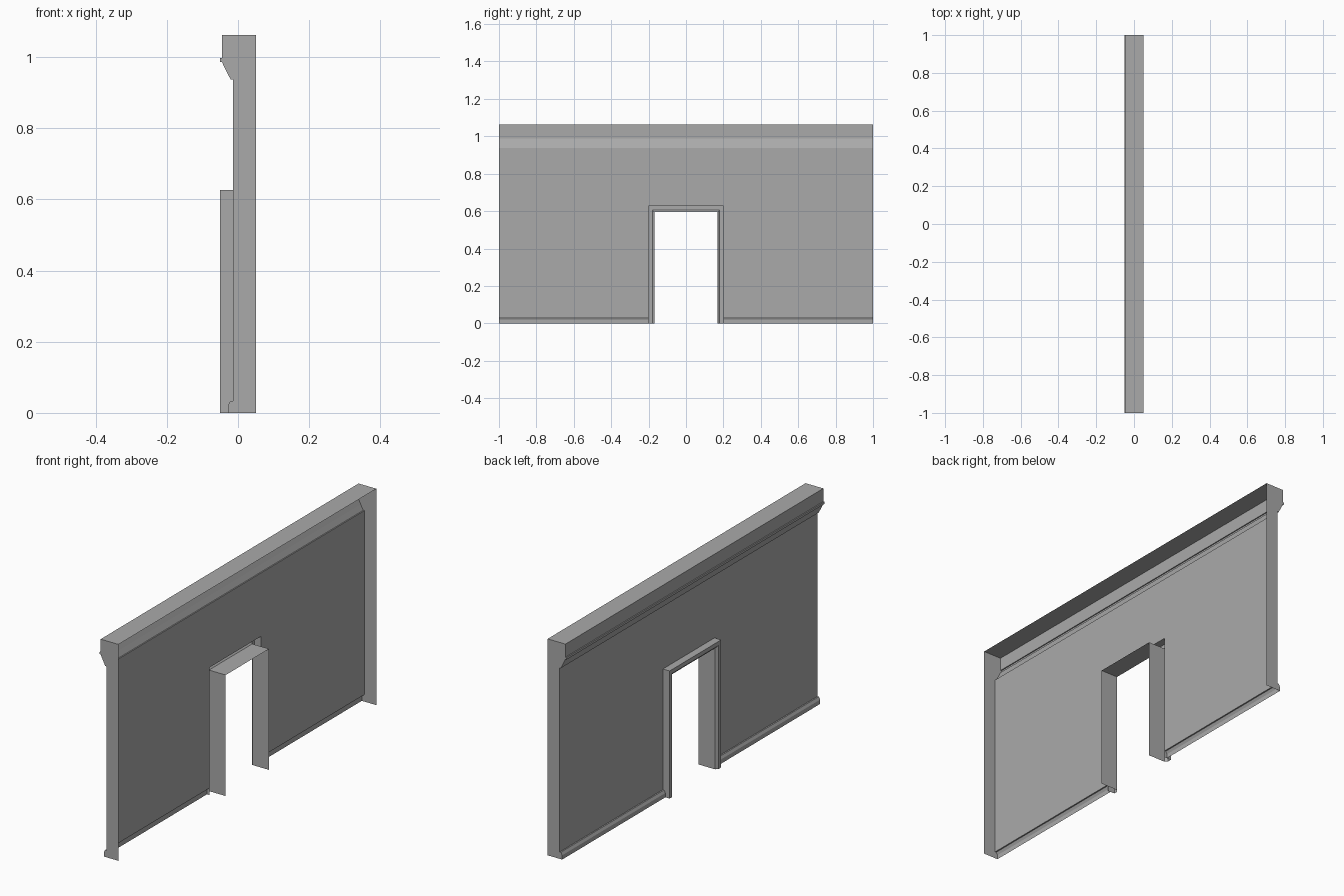
import bpy

if "Cube" in bpy.data.objects:
    bpy.data.objects.remove(bpy.data.objects["Cube"], do_unlink=True)

GREY = (0.4, 0.4, 0.4, 1.0)
plaster = bpy.data.materials.new("grey_plaster")
plaster.use_nodes = True
plaster.diffuse_color = GREY
plaster.node_tree.nodes["Principled BSDF"].inputs["Base Color"].default_value = GREY

WALL_X, BACK_X, FRONT_X = -0.0145, 0.051, -0.051
TOP, HALF = 1.062, 1.0
DOOR_W, DOOR_H = 0.2, 0.626

# Side profiles as (x, z), running upwards
baseboard = [(-0.028, 0), (-0.028, 0.021), (-0.021, 0.034), (WALL_X, 0.034)]
cornice = [(WALL_X, 0.937), (-0.0205, 0.937), (-0.034, 0.963), (-0.0455, 0.987),
           (FRONT_X, 0.987), (FRONT_X, 0.998), (-0.0455, 0.998), (-0.0455, TOP)]


def add_object(name, verts, faces):
    mesh = bpy.data.meshes.new(name)
    mesh.from_pydata(verts, [], faces)
    mesh.materials.append(plaster)
    obj = bpy.data.objects.new(name, mesh)
    bpy.context.collection.objects.link(obj)
    return obj


def sweep(name, profile, y0, y1):
    """Open skin: the profile drawn along y, facing -x."""
    n = len(profile)
    verts = [(x, y, z) for y in (y0, y1) for x, z in profile]
    faces = [(n + i, i, i + 1, n + i + 1) for i in range(n - 1)]
    return add_object(name, verts, faces)


# Wall skin and skirting on both sides of the doorway
for side, y0, y1 in (("right", -HALF, -DOOR_W), ("left", DOOR_W, HALF)):
    sweep("baseboard_" + side, baseboard, y0, y1)
    sweep("wall_panel_" + side, [baseboard[-1], (WALL_X, DOOR_H)], y0, y1)

# Wall over the door, moulding and top cover
sweep("upper_wall", [(WALL_X, DOOR_H), cornice[0]], -HALF, HALF)
sweep("cornice", cornice, -HALF, HALF)
sweep("top_cover", [cornice[-1], (BACK_X, TOP)], -HALF, HALF)

# Thin end caps closing the profile; back and underside stay open
outline = [(BACK_X, 0)] + baseboard + cornice + [(BACK_X, TOP)]
for name, y in (("end_cap_front", -HALF), ("end_cap_back", HALF)):
    order = range(len(outline))
    loop = tuple(order) if y > 0 else tuple(reversed(order))
    add_object(name, [(x, y, z) for x, z in outline], [loop])

# Door frame: rings of (x, inset) from the wall, round the architrave, to the jamb back
rings = [(WALL_X, 0), (FRONT_X, 0), (FRONT_X, 0.02), (-0.04, 0.032), (BACK_X, 0.032)]
verts, faces = [], []
for x, inset in rings:
    w, h = DOOR_W - inset, DOOR_H - inset
    verts += [(x, -w, 0), (x, -w, h), (x, w, h), (x, w, 0)]
for r in range(len(rings) - 1):
    for i in range(3):
        a = r * 4 + i
        faces.append((a, a + 1, a + 5, a + 4))
add_object("door_frame", verts, faces)
